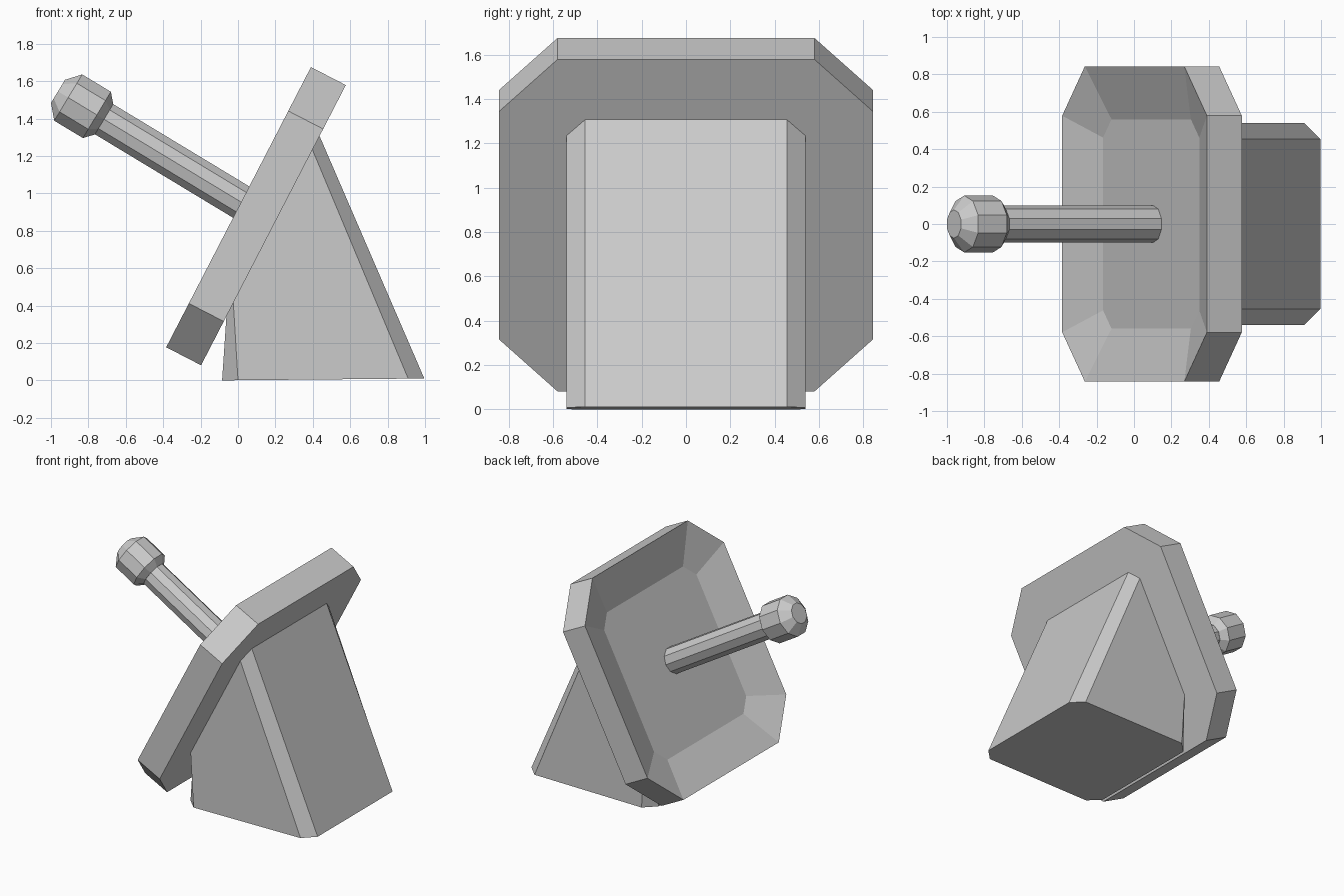
import bpy, bmesh, math
from mathutils import Vector

if "Cube" in bpy.data.objects:
    bpy.data.objects.remove(bpy.data.objects["Cube"])


def loft(name, rings):
    """Skin a series of equal-length rings and cap both ends."""
    bm = bmesh.new()
    loops = [[bm.verts.new(p) for p in r] for r in rings]
    n = len(loops[0])
    for a, b in zip(loops, loops[1:]):
        for i in range(n):
            j = (i + 1) % n
            bm.faces.new((a[i], a[j], b[j], b[i]))
    bm.faces.new(loops[0][::-1])
    bm.faces.new(loops[-1])
    bmesh.ops.recalc_face_normals(bm, faces=bm.faces)
    me = bpy.data.meshes.new(name)
    bm.to_mesh(me)
    bm.free()
    ob = bpy.data.objects.new(name, me)
    bpy.context.collection.objects.link(ob)
    return ob


Y = Vector((0, 1, 0))

# Tilted dish: u runs up the dish, n points out of its open face
u = Vector((0.775, 0, 1.5)).normalized()
n = Vector((-u.z, 0, u.x))
front = Vector((0.003, 0, 0.926))


def octagon(depth, half, cut):
    k = half - cut
    pts = [(half, -k), (half, k), (k, half), (-k, half),
           (-half, k), (-half, -k), (-k, -half), (k, -half)]
    c = front - n * depth
    return [c + u * a + Y * b for a, b in pts]


loft("dish", [octagon(0.21, 0.843, 0.264),
              octagon(0, 0.843, 0.264),
              octagon(0.10, 0.56, 0.098)])


# Wedge base with chamfered corners, its top lying on the back of the dish
def base_ring(xs, height):
    ys = [0.455, 0.54, 0.54, 0.455]
    half = [(x, y, height(x)) for x, y in zip(xs, ys)]
    return half + [(x, -y, z) for x, y, z in reversed(half)]


back = front - n * 0.21
loft("base", [
    base_ring([-0.085, 0.0, 0.91, 0.996], lambda x: 0.01 * (x + 0.085) / 1.08),
    base_ring([-0.062, -0.025, 0.398, 0.436],
              lambda x: back.z + (x - back.x) * u.z / u.x)])

# Antenna: axis runs from the knob tip down into the dish floor
tip = Vector((-0.9625, 0, 1.545))
axis = (Vector((0.105, 0, 0.90)) - tip).normalized()
side = Y.cross(axis)


def circle(dist, r, sides=10):
    c = tip + axis * dist
    return [c + (Y * math.cos(t) + side * math.sin(t)) * r
            for t in (math.tau * i / sides for i in range(sides))]


loft("antenna_knob", [circle(d, r) for d, r in
                      [(0, 0.076), (0.064, 0.152), (0.243, 0.152), (0.288, 0.1)]])
loft("antenna_rod", [circle(0.26, 0.099), circle(1.295, 0.099)])
